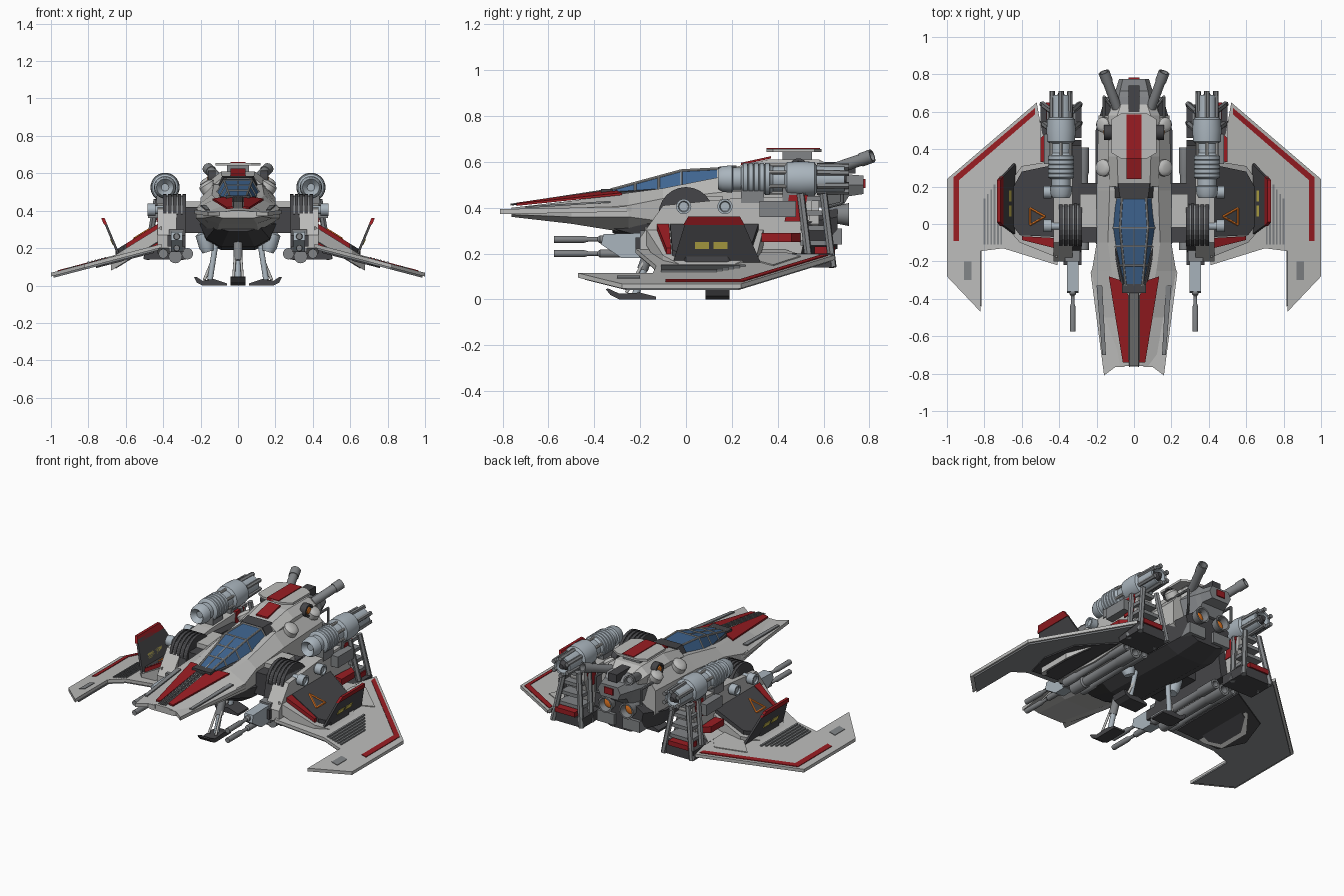
import bpy, bmesh, math
from mathutils import Vector as V

if "Cube" in bpy.data.objects:
    bpy.data.objects.remove(bpy.data.objects["Cube"])

COL = {'light': (.5, .5, .49), 'mid': (.22, .23, .24), 'dark': (.06, .06, .065), 'steel': (.4, .46, .51),
       'red': (.32, .012, .016), 'blue': (.05, .13, .28), 'orange': (.9, .22, .02), 'yellow': (.6, .5, .08)}
MAT = {}
for k, c in COL.items():
    MAT[k] = bpy.data.materials.new(k)
    MAT[k].diffuse_color = (*c, 1)

def finish(name, bm, mat, mirror, smooth=False):
    bmesh.ops.recalc_face_normals(bm, faces=bm.faces)
    me = bpy.data.meshes.new(name)
    for f in bm.faces:
        f.smooth = smooth
    bm.to_mesh(me)
    bm.free()
    if smooth:
        me.set_sharp_from_angle(angle=math.radians(35))
    me.materials.append(MAT[mat])
    ob = bpy.data.objects.new(name, me)
    bpy.context.collection.objects.link(ob)
    if mirror:
        ob.modifiers.new('mirror', 'MIRROR')
    return ob

def rings(name, loops, mat, mirror=False, smooth=False):
    """Skin a list of equal-length closed loops and cap the ends."""
    bm = bmesh.new()
    vs = [[bm.verts.new(p) for p in lp] for lp in loops]
    n = len(vs[0])
    for a, b in zip(vs, vs[1:]):
        for i in range(n):
            bm.faces.new((a[i], a[(i + 1) % n], b[(i + 1) % n], b[i]))
    bm.faces.new(vs[0])
    bm.faces.new(vs[-1])
    return finish(name, bm, mat, mirror, smooth)

def slab(name, pts, place, off, mat, mirror=True):
    """Flat outline placed in space by place(a, b), thickened along off."""
    base = [V(place(*p)) for p in pts]
    return rings(name, [base, [p + V(off) for p in base]], mat, mirror)

def box(name, x, y, z, mat, mirror=True):
    slab(name, [(x[0], y[0]), (x[1], y[0]), (x[1], y[1]), (x[0], y[1])],
         lambda a, b: (a, b, z[0]), (0, 0, z[1] - z[0]), mat, mirror)

def lathe(name, prof, org, axis, mat, mirror=True, n=24):
    ax = V(axis).normalized()
    u = ax.orthogonal().normalized()
    w = ax.cross(u)
    loops = [[V(org) + ax * t + (u * math.cos(k) + w * math.sin(k)) * max(r, .001)
              for k in (2 * math.pi * i / n for i in range(n))] for t, r in prof]
    return rings(name, loops, mat, mirror, True)

def tube(name, p, q, r, mat, mirror=True, n=16):
    d = V(q) - V(p)
    return lathe(name, [(0, r), (d.length, r)], p, d, mat, mirror, n)

def hull(name, secs, mat):
    """Symmetric loft; each section is y followed by right-half (x, z) points, bottom to top."""
    rings(name, [[(x, y, z) for x, z in h] + [(-x, y, z) for x, z in reversed(h)] for y, *h in secs], mat)

# --- fuselage, nose and canopy
hull('fuselage', [
    (-.76, (.08, .36), (.13, .37), (.14, .385), (.04, .40)),
    (-.5, (.10, .33), (.185, .36), (.185, .39), (.07, .43)),
    (-.25, (.11, .29), (.225, .36), (.225, .41), (.12, .465)),
    (-.1, (.12, .26), (.195, .34), (.2, .44), (.14, .485)),
    (.18, (.12, .24), (.195, .33), (.2, .47), (.13, .54)),
    (.58, (.12, .26), (.19, .33), (.19, .48), (.13, .56))], 'light')
hull('belly', [(-.32, (.05, .29), (.12, .31), (.12, .33), (.08, .34)),
               (-.1, (.09, .205), (.17, .25), (.205, .33), (.1, .36)),
               (.5, (.09, .19), (.17, .23), (.205, .33), (.1, .36)),
               (.66, (.07, .22), (.14, .25), (.16, .36), (.1, .4))], 'dark')
slab('nose_side_plate', [(.05, -.765), (.1, -.765), (.16, -.81), (.232, -.26), (.2, -.18), (.1, -.2)],
     lambda x, y: (x, y, .372 + (y + .8) * .02), (0, 0, .022), 'light')
noseZ = lambda x, y: (x, y, .412 + (y + .74) * .135 - max(0, x - .04) * .2)
slab('nose_red_panel', [(.028, -.74), (.06, -.74), (.135, -.28), (.075, -.3), (.03, -.38)], noseZ, (0, 0, .01), 'red')
slab('nose_spine', [(-.03, -.76), (.03, -.76), (.03, -.36), (-.03, -.36)], lambda x, y: noseZ(0, y), (0, 0, .008), 'dark', False)
for i in range(-2, 3):
    tube('nose_rib', (i * .011, -.765, .414), (i * .011, -.37, .474), .0035, 'mid', False, 8)
slab('nose_edge_trim', [(.15, -.7), (.17, -.7), (.2, -.33), (.17, -.33)], lambda x, y: (x, y, .398 + (y + .7) * .065), (0, 0, .008), 'mid')

can = [(-.33, .055, .455, .045, .478), (-.02, .125, .475, .075, .562), (.14, .115, .5, .065, .57), (.2, .1, .5, .05, .562)]
hull('canopy_glass', [(y, (w, z), (tw, tz)) for y, w, z, tw, tz in can], 'blue')
for a, b in zip(can, can[1:]):
    tube('canopy_rail', (a[3], a[0], a[4]), (b[3], b[0], b[4]), .006, 'light', n=8)
    tube('canopy_sill', (a[1], a[0], a[2]), (b[1], b[0], b[2]), .014, 'dark', n=8)
def on_canopy(t):
    a, b = can[:2]
    return [p + (q - p) * t for p, q in zip(a, b)]
for s in (on_canopy(.35), on_canopy(.68), can[1], can[2]):
    tube('canopy_side_rib', (s[1], s[0], s[2]), (s[3], s[0], s[4]), .005, 'light', n=8)
    tube('canopy_cross_rib', (-s[3], s[0], s[4]), (s[3], s[0], s[4]), .005, 'light', False, 8)
tube('canopy_centre_rib', (0, -.33, .478), (0, -.02, .562), .004, 'light', False, 8)
box('canopy_front_frame', (-.065, .065), (-.37, -.32), (.44, .482), 'dark', False)
hull('canopy_rear_frame', [(.14, (.13, .48), (.075, .578)), (.22, (.14, .48), (.085, .585))], 'dark')

# --- upper deck, roof plate, tail block
hull('upper_deck', [(.2, (.13, .5), (.13, .54), (.085, .575)), (.36, (.13, .5), (.14, .57), (.09, .61)),
                    (.58, (.13, .5), (.14, .57), (.09, .61)), (.64, (.1, .46), (.11, .54), (.07, .58))], 'light')
box('roof_post', (-.06, .06), (.42, .55), (.6, .645), 'mid', False)
slab('roof_plate', [(-.12, .38), (-.07, .35), (.07, .35), (.12, .38), (.12, .56), (.07, .59), (-.07, .59), (-.12, .56)],
     lambda x, y: (x, y, .642), (0, 0, .014), 'light', False)
box('roof_stripe', (-.04, .04), (.35, .585), (.645, .661), 'red', False)
slab('deck_stripe', [(-.04, .24), (.04, .24), (.04, .37), (-.04, .37)], lambda x, y: (x, y, .586 + (y - .24) * .22), (0, 0, .01), 'red', False)
hull('tail_block', [(.58, (.11, .4), (.14, .5), (.08, .59)), (.68, (.08, .4), (.11, .5), (.08, .57)),
                    (.71, (.08, .45), (.1, .5), (.075, .545)), (.775, (.06, .46), (.08, .5), (.06, .54))], 'mid')
box('tail_red_light', (-.03, .03), (.77, .782), (.485, .525), 'red', False)
box('tail_cover', (-.03, .03), (.6, .74), (.55, .6), 'dark', False)
lathe('exhaust_tube', [(0, .02), (0, .026), (.16, .026), (.16, .03), (.215, .03), (.215, .022), (.17, .018)],
      (.09, .62, .56), (.07, .19, .065), 'mid')
for y, r, z in ((.3, .045, .53), (.53, .04, .55)):
    lathe('deck_dome', [(0, r), (.035, r), (.045, r * .8), (.05, r * .45), (.05, .001)], (.15, y, z - .02), (.5, 0, .8), 'light')
lathe('side_lamp_housing', [(0, .04), (.04, .04), (.04, .028), (.03, .026)], (.12, .49, .575), (1, 0, 0), 'dark')
lathe('side_lamp', [(0, .024), (.01, .018), (.014, .001)], (.15, .49, .575), (1, 0, 0), 'orange')
for p, q in (((.16, .5, .52), (.16, .68, .52)), ((.16, .68, .52), (.16, .68, .42)), ((.16, .68, .42), (.1, .6, .4))):
    tube('tail_handrail', p, q, .008, 'mid', n=8)
lathe('tail_nozzle', [(0, .04), (.05, .04), (.1, .05), (.1, .04), (.05, .03)], (.075, .61, .37), (0, 1, 0), 'mid')
lathe('tail_nozzle_glow', [(0, .032), (.006, .02)], (.075, .67, .37), (0, 1, 0), 'orange')
box('tail_lower_vent', (.03, .15), (.6, .68), (.24, .31), 'mid')

# --- nacelle bodies between fuselage and wings
slab('nacelle_shell', [(-.2, .2), (-.2, .27), (-.1, .41), (.2, .44), (.55, .45), (.55, .4), (.5, .19), (.15, .17)],
     lambda y, z: (.33, y, z), (.1, 0, 0), 'light')
slab('nacelle_core', [(-.17, .2), (-.12, .38), (.1, .42), (.42, .4), (.45, .2)], lambda y, z: (.28, y, z), (.05, 0, 0), 'dark')
box('wing_root_bridge', (.17, .3), (-.1, .22), (.28, .42), 'dark')
box('wing_root_step', (.19, .29), (-.02, .16), (.41, .45), 'light')
arch = [(.0 + .12 * math.cos(t), .37 + .12 * math.sin(t)) for t in (math.pi * i / 12 for i in range(13))]
for i in range(5):
    slab('cowl_rib', arch, lambda y, z, i=i: (.278 + i * .026, y, z), (.018, 0, 0), 'dark')
slab('cowl_core', [(y * .95, .37 + (z - .37) * .93) for y, z in arch], lambda y, z: (.28, y, z), (.12, 0, 0), 'mid')
for y in (-.01, .17):
    lathe('side_pod', [(0, .022), (.04, .022), (.04, .033), (.085, .033), (.085, .024), (.075, .02)], (.4, y, .405), (1, 0, 0), 'steel')
for y in (.24, .42):
    box('engine_mount', (.345, .435), (y, y + .1), (.42, .5), 'mid')
slab('nacelle_red_band', [(.43, .34), (.51, .34), (.53, .455), (.45, .455)], lambda y, z: (.325, y, z), (.112, 0, 0), 'red')
box('nacelle_top_box', (.43, .48), (.32, .48), (.36, .43), 'mid')
# rear truss towers with cross rungs
for xa, xb in ((.29, .335), (.49, .435)):
    for y in (.52, .62):
        tube('tower_post', (xa, y + .02, .14), (xb, y - .02, .46), .017, 'mid', n=6)
for i in range(5):
    z = .17 + i * .065
    d = .09 - i * .011
    box('tower_rung', (.39 - d, .39 + d), (.5, .62 - i * .008), (z, z + .022), 'mid')
box('tower_foot', (.28, .5), (.46, .64), (.14, .2), 'dark')
box('tower_red_box', (.33, .47), (.56, .65), (.2, .23), 'red')
# pipes under the nacelles
for x, z, r in ((.27, .17, .03), (.335, .155, .036), (.4, .17, .025)):
    lathe('under_pipe', [(0, r * .6), (0, r), (.1, r), (.11, r * .8), (.4, r * .8), (.42, r), (.55, r), (.55, r * .6), (.5, r * .5)],
          (x, -.14, z), (0, 1, 0), 'mid')

# --- main engines
prof = [(.17, .02), (.14, .045), (.16, .056), (.2, .06), (.205, .05), (.24, .05), (.245, .064)]
for i in range(5):
    prof += [(.25 + i * .024, .07), (.268 + i * .024, .07), (.27 + i * .024, .064)]
prof += [(.38, .054), (.43, .056), (.44, .074), (.5, .078), (.56, .074), (.57, .058), (.69, .056), (.69, .042), (.62, .035)]
lathe('engine', prof, (.39, 0, .525), (0, 1, 0), 'steel', n=32)
lathe('engine_core', [(.6, .035), (.66, .034), (.7, .015)], (.39, 0, .525), (0, 1, 0), 'dark')
for i in range(6):
    a = math.pi / 3 * i + .5
    c, s = math.cos(a), math.sin(a)
    tube('engine_clamp', (.39 + .057 * c, .57, .525 + .057 * s), (.39 + .054 * c, .71, .525 + .054 * s), .014, 'mid', n=6)
    tube('engine_pipe', (.39 + .06 * c, .36, .525 + .06 * s), (.39 + .06 * c, .45, .525 + .06 * s), .008, 'light', n=8)

# --- wings
wz = lambda x: .048 + (1 - x) * .262
wing = [(.52, .65), (1, .24), (1, -.28), (.82, -.47), (.82, -.145), (.7, -.13), (.41, -.22), (.41, .42), (.49, .48)]
on_wing = lambda x, y: (x, y, wz(x))
slab('wing', wing, on_wing, (0, 0, .02), 'light')
slab('wing_underside', [(.72 + (x - .72) * .95, .07 + (y - .07) * .95) for x, y in wing], on_wing, (0, 0, -.01), 'mid')
slab('wing_under_panel', [(.45, .4), (.7, .3), (.76, .1), (.7, -.08), (.45, -.15)], on_wing, (0, 0, -.018), 'dark')
wtop = lambda x, y: (x, y, wz(x) + .016)
slab('wing_red_edge', [(.53, .62), (.965, .25), (.965, -.09), (.935, -.09), (.935, .235), (.53, .585)], wtop, (0, 0, .008), 'red')
for i in range(6):
    x = .705 + i * .018
    slab('wing_rib', [(x, -.11), (x + .009, -.11), (x + .009, .26 - i * .025), (x, .26 - i * .025)], wtop, (0, 0, .012), 'mid')
slab('wing_tip_panel', [(.87, -.3), (.91, -.3), (.91, -.2), (.87, -.2)], wtop, (0, 0, .007), 'mid')
slab('wing_rear_panel', [(.5, .3), (.62, .3), (.7, .38), (.55, .5), (.5, .44)], wtop, (0, 0, .009), 'light')

# --- sloped armour panel and upright fin
pz = lambda x, y: (x, y, .335 - (x - .42) * .62)
slab('armour_panel', [(.41, .32), (.6, .28), (.655, .18), (.655, .0), (.61, -.06), (.41, -.07)], pz, (0, 0, -.1), 'dark')
slab('armour_frame', [(.41, .34), (.6, .31), (.68, .2), (.68, -.02), (.61, -.1), (.41, -.18)],
     lambda x, y: (x, y, pz(x, y)[2] - .025), (0, 0, -.07), 'light')
slab('armour_red_front', [(.42, -.13), (.6, -.085), (.6, -.065), (.42, -.075)], pz, (0, 0, -.04), 'red')
slab('armour_red_rear', [(.44, .34), (.5, .33), (.5, .46), (.45, .5)], lambda x, y: (x, y, .25), (0, 0, .04), 'red')
tri = [V(pz(.475, .04)), V(pz(.555, .085)), V(pz(.555, -.005))]
for a, b in zip(tri, tri[1:] + tri[:1]):
    tube('panel_warning_bar', a, b, .006, 'orange', n=6)
fx = lambda y, z: (.625 + (z - .15) * .42, y, z)
slab('fin', [(-.06, .15), (.33, .15), (.245, .345), (-.0, .345)], fx, (.014, 0, 0), 'dark')
slab('fin_red_top', [(-.012, .325), (.255, .325), (.235, .362), (.01, .362)], fx, (.018, 0, 0), 'red')
for y in (.04, .12):
    slab('fin_window', [(y, .22), (y + .06, .22), (y + .06, .25), (y, .25)], fx, (.018, 0, 0), 'yellow')

# --- twin-barrel guns
box('gun_body', (.29, .37), (-.2, .0), (.18, .3), 'mid')
slab('gun_housing', [(-.37, .24), (-.36, .285), (-.18, .29), (-.18, .18), (-.28, .18)], lambda y, z: (.297, y, z), (.062, 0, 0), 'steel')
box('gun_side_block', (.28, .376), (-.22, -.13), (.21, .27), 'dark')
for z in (.2, .262):
    lathe('gun_barrel', [(0, .01), (0, .016), (.13, .016), (.15, .01), (.19, .01), (.2, .018), (.36, .018)], (.328, -.575, z), (0, 1, 0), 'mid', n=12)

# --- landing gear: front ski and two splayed rear feet
ski = [(-.35, .045), (-.33, .02), (-.29, 0), (-.13, 0), (-.13, .012), (-.2, .03), (-.29, .025), (-.34, .048)]
slab('front_ski', ski, lambda y, z: (-.04, y, z), (.08, 0, 0), 'dark', False)
tube('front_leg', (0, -.22, .02), (0, -.14, .27), .016, 'steel', False)
tube('front_leg_sleeve', (0, -.19, .13), (0, -.13, .29), .024, 'mid', False)
tube('front_leg_brace', (.025, -.26, .03), (.015, -.18, .17), .007, 'light')
foot = [(.06, .012), (.06, 0), (.19, 0), (.22, .015), (.235, .045), (.22, .045), (.19, .025), (.13, .035)]
slab('rear_foot', foot, lambda x, z: (x, .085, z), (0, .105, 0), 'dark')
tube('rear_leg', (.15, .14, .03), (.12, .16, .22), .015, 'steel')
tube('rear_leg_brace', (.18, .14, .03), (.13, .16, .15), .008, 'light')
lathe('rear_leg_socket', [(0, .03), (.03, .04), (.1, .04), (.11, .02)], (.16, .15, .18), (.3, 0, 1), 'steel')

for m in bpy.data.materials:
    if m.users and not m.is_grease_pencil:
        m.use_nodes = True
        m.node_tree.nodes["Principled BSDF"].inputs["Base Color"].default_value = m.diffuse_color
